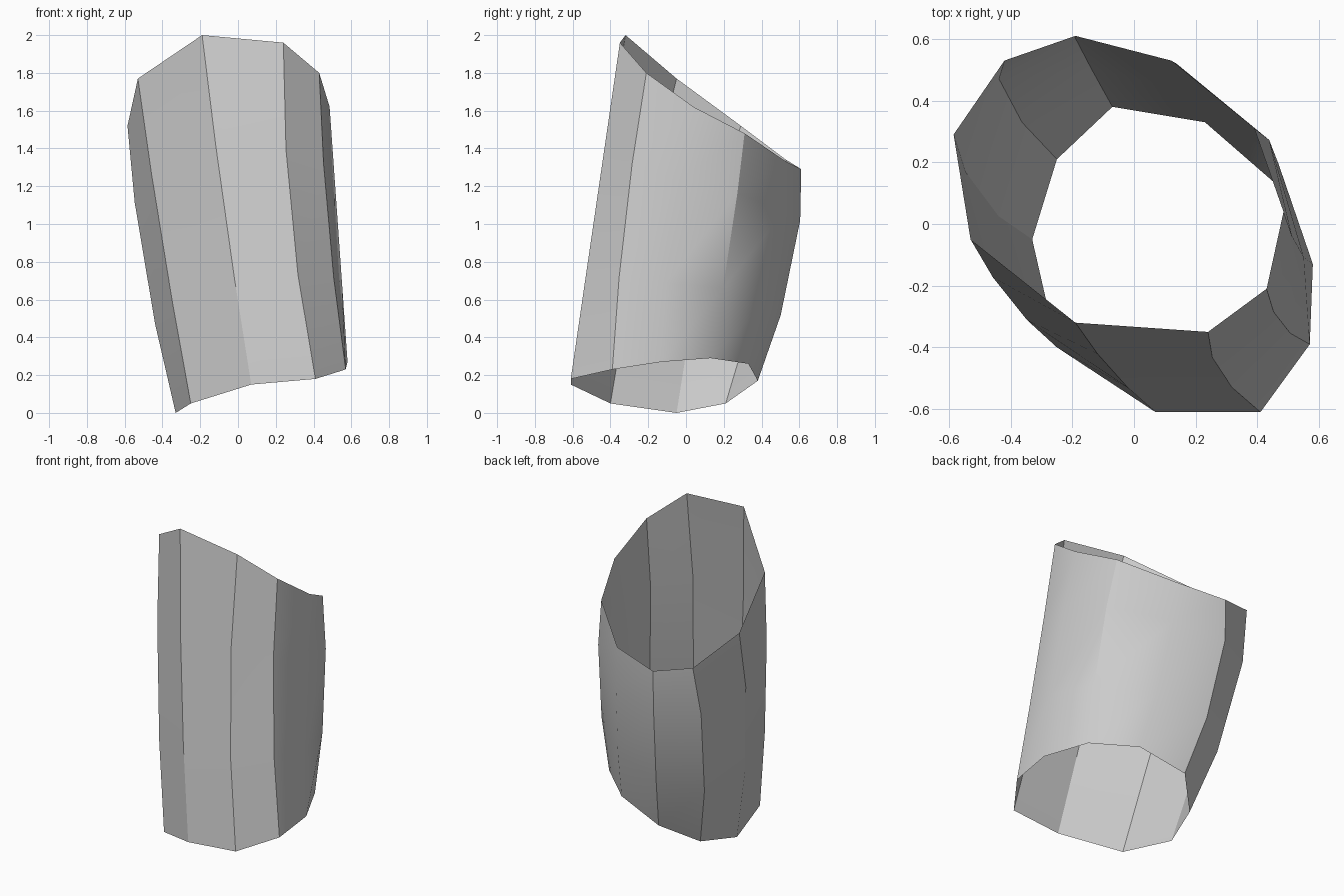
import bpy
import bmesh
import math
from mathutils import Vector

cube = bpy.data.objects.get("Cube")
if cube:
    bpy.data.objects.remove(cube, do_unlink=True)


def flat_material(name, colour):
    material = bpy.data.materials.new(name)
    material.use_nodes = True
    material.diffuse_color = colour
    material.node_tree.nodes["Principled BSDF"].inputs["Base Color"].default_value = colour
    return material


# Slanted rims, counter-clockwise from the front right corner
upper_rim = [(-.53, -.05, 1.77), (-.19, -.32, 2), (.24, -.35, 1.96), (.43, -.21, 1.8),
             (.485, .04, 1.62), (.39, .31, 1.48), (.12, .53, 1.33), (-.19, .61, 1.29),
             (-.42, .53, 1.34), (-.585, .29, 1.52)]
lower_rim = [(-.25, -.4, .05), (.07, -.61, .15), (.41, -.61, .18), (.57, -.39, .23),
             (.58, -.13, .27), (.46, .13, .29), (.23, .33, .26), (-.07, .38, .17),
             (-.25, .21, .05), (-.33, -.05, 0)]

# Sideways bow of each long edge between the rims
bows = [(-.01, -.02), (-.01, -.01), (-.04, 0), (-.02, -.02), (0, -.03),
        (.03, .01), (-.01, .04), (-.03, .05), (-.06, .02), (-.03, -.03)]


def edge_points(top, bottom, bow):
    """Points along one long edge, from the bottom rim to the top rim."""
    top, bottom = Vector(top), Vector(bottom)
    bow = Vector((*bow, 0))
    near_top = .29 - .08 * top.y
    return [bottom,
            top.lerp(bottom, .69) + bow,
            top.lerp(bottom, near_top) + bow,
            top]


def loft(name, columns, material):
    """Skin an open tube through a loop of long edges."""
    bm = bmesh.new()
    grid = [[bm.verts.new(point) for point in column] for column in columns]
    for left, right in zip(grid, grid[1:] + grid[:1]):
        for level in range(len(left) - 1):
            bm.faces.new((left[level], right[level], right[level + 1], left[level + 1]))
    mesh = bpy.data.meshes.new(name)
    bm.to_mesh(mesh)
    bm.free()
    mesh.materials.append(material)
    obj = bpy.data.objects.new(name, mesh)
    bpy.context.collection.objects.link(obj)
    return obj


# Open tapered sleeve
columns = [edge_points(*ends) for ends in zip(upper_rim, lower_rim, bows)]
sleeve = loft("sleeve", columns, flat_material("light grey", (.6, .6, .6, 1)))

bpy.ops.object.select_all(action="DESELECT")
sleeve.select_set(True)
bpy.context.view_layer.objects.active = sleeve
bpy.ops.object.shade_smooth_by_angle(angle=math.radians(30))
